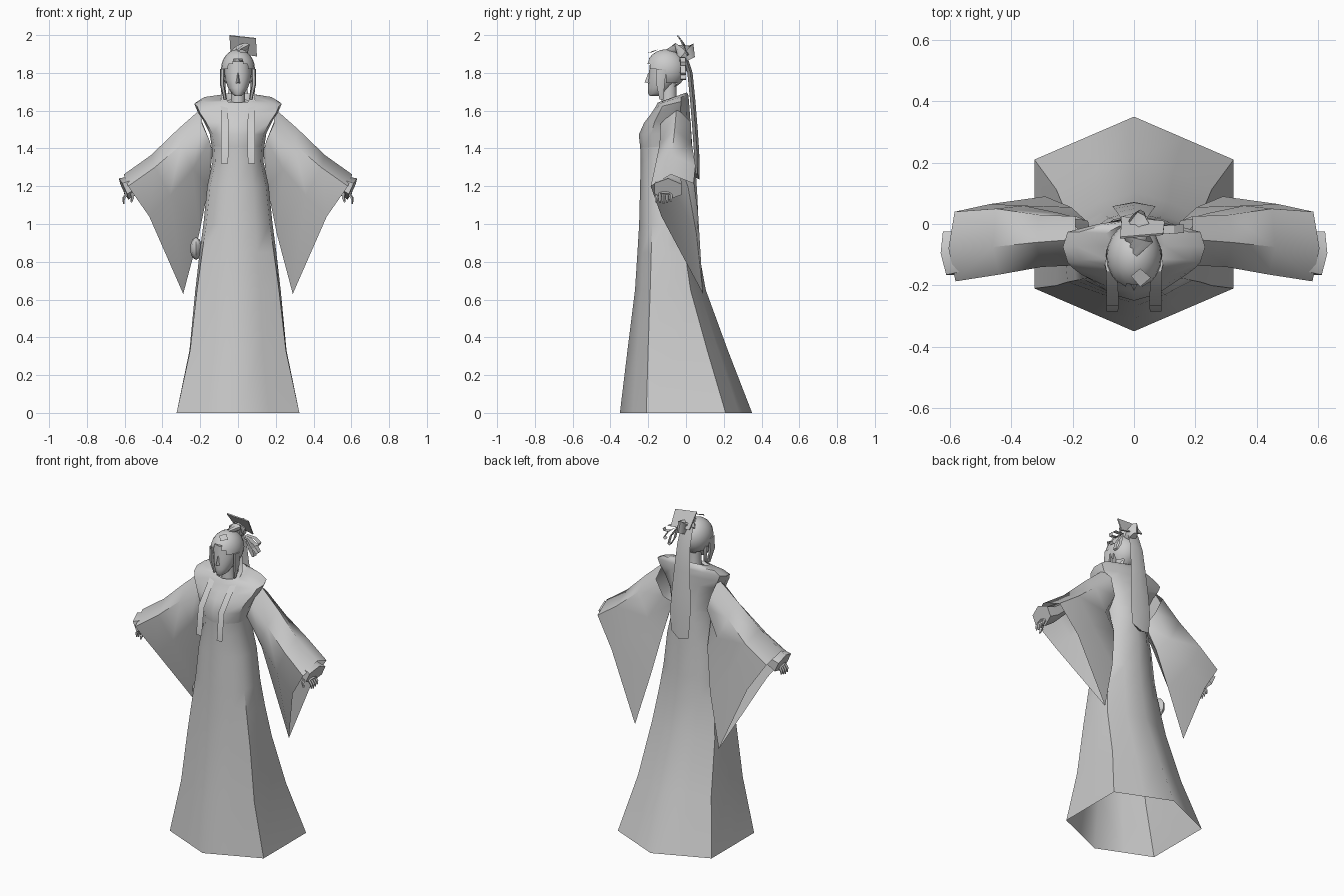
import bpy, bmesh, math
from mathutils import Vector

grey = bpy.data.materials.new("soft_grey")
grey.diffuse_color = (0.6, 0.6, 0.6, 1)


def finish(name, bm, mirror=False, angle=50):
    bmesh.ops.recalc_face_normals(bm, faces=bm.faces)
    me = bpy.data.meshes.new(name)
    bm.to_mesh(me)
    bm.free()
    me.materials.append(grey)
    ob = bpy.data.objects.new(name, me)
    bpy.context.collection.objects.link(ob)
    bpy.ops.object.select_all(action='DESELECT')
    ob.select_set(True)
    bpy.context.view_layer.objects.active = ob
    bpy.ops.object.shade_smooth_by_angle(angle=math.radians(angle))
    if mirror:
        ob.modifiers.new("Mirror", 'MIRROR')
    return ob


def loft(name, rings, closed=True, caps=(False, False), **kw):
    """Skin a list of equally long point rings."""
    bm = bmesh.new()
    rows = [[bm.verts.new(p) for p in r] for r in rings]
    n = len(rows[0])
    for a, b in zip(rows, rows[1:]):
        for i in range(n if closed else n - 1):
            j = (i + 1) % n
            bm.faces.new((a[i], a[j], b[j], b[i]))
    for use, row in zip(caps, (rows[0], rows[-1])):
        if use:
            bm.faces.new(row)
    return finish(name, bm, **kw)


def ring(z, hw, yf, yb, rnd=1.0, tilt=0.0, n=12):
    """Body section blending a hexagon (rnd 0) into an ellipse (rnd 1)."""
    yc, ry = (yf + yb) / 2, (yb - yf) / 2
    hexa = [(0, -1), (1, -.6), (1, .6), (0, 1), (-1, .6), (-1, -.6)]
    pts = []
    for i in range(n):
        t = 2 * math.pi * i / n
        k = i * 6 / n
        a, b, f = hexa[int(k)], hexa[(int(k) + 1) % 6], k % 1
        hx, hy = a[0] + (b[0] - a[0]) * f, a[1] + (b[1] - a[1]) * f
        x = hw * (hx + (math.sin(t) - hx) * rnd)
        y = yc + ry * (hy + (-math.cos(t) - hy) * rnd)
        pts.append((x, y, z + tilt * (y + 0.1)))
    return pts


def tube(name, path, w, h, n=8, **kw):
    """Oval tube along a path, with a width and height for every point."""
    P = [Vector(p) for p in path]
    rings = []
    for i, p in enumerate(P):
        d = (P[min(i + 1, len(P) - 1)] - P[max(i - 1, 0)]).normalized()
        u = d.cross(Vector((0, 1, 0))).normalized()
        v = d.cross(u)
        rings.append([p + u * h[i] * math.cos(2 * math.pi * k / n)
                      + v * w[i] * math.sin(2 * math.pi * k / n) for k in range(n)])
    return loft(name, rings, caps=(True, True), **kw)


# long robe with six-sided open hem, rising into the bodice
loft("robe", [ring(*r) for r in [
    (0, .325, -.35, .35, 0), (.33, .257, -.31, .222, .1), (.65, .226, -.27, .105, .3),
    (.85, .203, -.257, .068, .5), (1.0, .183, -.248, .05, .6), (1.2, .163, -.243, .042, .7),
    (1.33, .135, -.24, .037, .8), (1.42, .14, -.243, .032, .8)]])

# vest with wide shoulders and a sloping collar
loft("vest", [ring(*r) for r in [
    (1.40, .138, -.242, .034, .8), (1.48, .15, -.25, .028, .7, .05),
    (1.55, .185, -.222, .022, .6, .12), (1.595, .215, -.19, .018, .5, .2),
    (1.63, .232, -.165, .015, .5, .25), (1.65, .19, -.155, .012, .5, .3),
    (1.66, .10, -.15, .005, .6, .35), (1.64, .06, -.14, -.03, .9, .3)]])

# small knot on the side of the robe
bm = bmesh.new()
bmesh.ops.create_uvsphere(bm, u_segments=8, v_segments=5, radius=1)
for v in bm.verts:
    v.co = Vector((-.222 + .032 * v.co.x, -.06 + .06 * v.co.y, .87 + .06 * v.co.z))
finish("side_knot", bm)

# hanging sleeves: top, front, lower front, tip, lower back, back
loft("sleeve", [
    [(.19, -.05, 1.615), (.19, -.135, 1.53), (.15, -.13, 1.44), (.135, -.06, 1.38),
     (.15, .01, 1.44), (.19, .025, 1.54)],
    [(.32, -.06, 1.5), (.30, -.14, 1.42), (.24, -.12, 1.29), (.155, .01, 1.2),
     (.24, .035, 1.29), (.31, .03, 1.43)],
    [(.46, -.075, 1.365), (.44, -.165, 1.3), (.36, -.13, 1.15), (.205, .055, .95),
     (.36, .06, 1.15), (.45, .05, 1.31)],
    [(.605, -.08, 1.262), (.582, -.187, 1.2), (.47, -.13, 1.04), (.29, .09, .63),
     (.47, .065, 1.04), (.585, .04, 1.215)]], mirror=True, angle=60)

# inner cuff, hand and fingers
tube("cuff", [(.44, -.08, 1.30), (.55, -.09, 1.21), (.605, -.095, 1.185)],
     (.05, .075, .082), (.035, .05, .062), n=6, mirror=True)
tube("hand", [(.53, -.1, 1.22), (.565, -.105, 1.185), (.595, -.11, 1.155)],
     (.02, .035, .032), (.018, .018, .014), mirror=True)
for i in range(4):
    y = -.138 + i * .019
    tube("finger", [(.585, y, 1.165), (.605, y, 1.135), (.605, y, 1.105 + .006 * abs(i - 1))],
         (.009, .009, .005), (.009, .008, .004), n=5, mirror=True)
tube("thumb", [(.56, -.135, 1.175), (.558, -.155, 1.14), (.565, -.158, 1.115)],
     (.01, .01, .005), (.01, .009, .005), n=5, mirror=True)

# neck and face
loft("neck", [ring(1.60, .045, -.135, -.04), ring(1.66, .037, -.13, -.05),
              ring(1.75, .037, -.13, -.05)])
loft("face", [ring(*r) for r in [
    (1.678, .016, -.192, -.15), (1.69, .032, -.2, -.11), (1.72, .052, -.201, -.08),
    (1.76, .066, -.2, -.05), (1.80, .072, -.196, -.04), (1.86, .07, -.19, -.03)]],
    caps=(True, True))
loft("nose", [[(-.011, -.197, 1.745), (0, -.219, 1.75), (.011, -.197, 1.745)],
              [(-.005, -.19, 1.80), (0, -.2, 1.80), (.005, -.19, 1.80)]], caps=(True, True))

# hair cap with the face cut out, parted at the front
bm = bmesh.new()
bmesh.ops.create_uvsphere(bm, u_segments=20, v_segments=12, radius=1)
for v in bm.verts:
    v.co = Vector((.09 * v.co.x, -.105 + .108 * v.co.y, 1.82 + .105 * v.co.z))
bmesh.ops.delete(bm, context='VERTS', geom=[
    v for v in bm.verts if v.co.y < -.12 and v.co.z < 1.865 - .9 * abs(v.co.x)
    or v.co.y < -.07 and v.co.z < 1.74])
finish("hair", bm)

# side locks beside the face
tube("side_lock", [(.083, -.13, 1.82), (.084, -.135, 1.74), (.068, -.13, 1.66)],
     (.03, .025, .012), (.012, .012, .008), n=6, mirror=True)
# bun on the crown
tube("bun", [(0, -.09, 1.90), (.01, -.045, 1.925), (.02, .0, 1.91), (.02, .02, 1.87)],
     (.03, .06, .06, .03), (.02, .025, .03, .02))

# long tail of hair down the back
tail = [(0, 1.91, .04), (.035, 1.8, .045), (.05, 1.65, .055),
        (.062, 1.5, .065), (.07, 1.38, .07), (.072, 1.25, .06)]
loft("hair_tail", [[(-w, y - .012, z), (0, y, z - (.015 if z < 1.3 else 0)),
                    (w, y - .012, z + (.02 if z < 1.3 else 0)),
                    (0, y - .028, z)] for y, z, w in tail], caps=(True, True))

# ribbons falling over the chest
loft("ribbon", [[(a, y, z), (b, y, z)] for a, b, y, z in [
    (.065, .088, -.08, 1.78), (.062, .09, -.085, 1.68), (.055, .092, -.13, 1.645),
    (.052, .09, -.2, 1.57), (.05, .09, -.265, 1.49), (.052, .09, -.285, 1.32)]],
    closed=False, mirror=True)

# tilted headdress plate
loft("headdress_plate", [
    [(-.045, -.042, 2.0), (.095, -.03, 1.985), (.095, -.036, 1.982), (-.045, -.048, 1.996)],
    [(-.04, .025, 1.91), (.1, .01, 1.89), (.1, .004, 1.887), (-.04, .019, 1.907)]],
    caps=(True, True))

# looped ornaments at the side of the bun
for tip_x, tip_z, w in [(.16, 1.85, .018), (.155, 1.795, .016), (.125, 1.765, .014)]:
    a, b = Vector((.07, -.02, 1.885)), Vector((tip_x, -.015, tip_z))
    side = (b - a).normalized().cross(Vector((0, 1, 0))) * w
    path = [a, a.lerp(b, .6) + side, b + side * .4, b - side * .6, a.lerp(b, .6) - side, a]
    loft("ornament_loop", [[p + Vector((0, -.014, 0)), p + Vector((0, .014, 0))]
                           for p in path], closed=False, angle=30)

# small jewel plate above the forehead
loft("forehead_jewel", [[(-.01, -.17, 1.918), (.02, -.145, 1.925)],
                        [(.02, -.205, 1.905), (.055, -.175, 1.91)]], closed=False)
